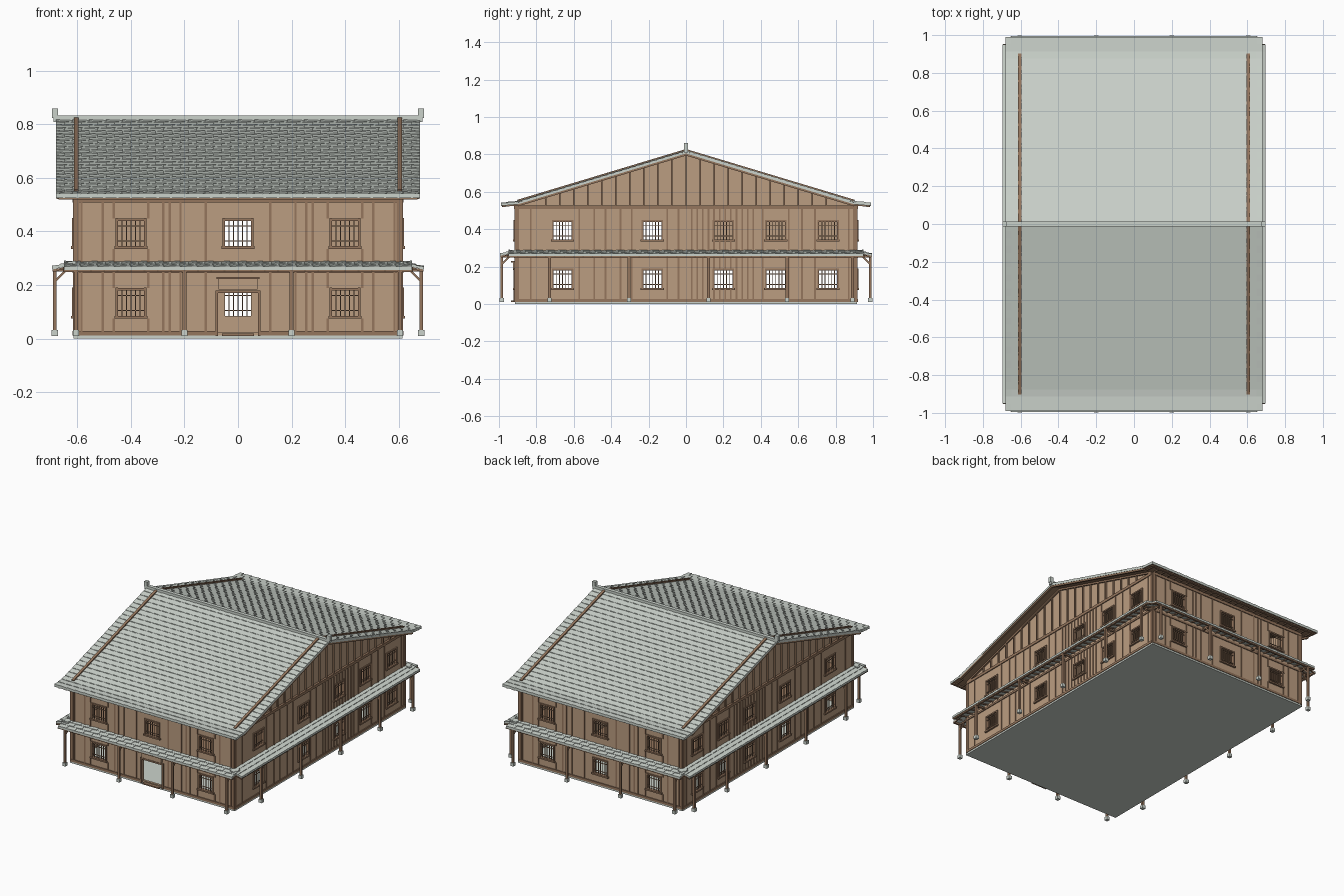
import bpy, bmesh, math
from mathutils import Matrix, Vector

cube = bpy.data.objects.get("Cube")
if cube:
    bpy.data.objects.remove(cube)


def material(name, r, g, b):
    m = bpy.data.materials.new(name)
    m.use_nodes = True
    m.diffuse_color = (r, g, b, 1)
    m.node_tree.nodes["Principled BSDF"].inputs["Base Color"].default_value = (r, g, b, 1)
    return m


PLASTER = material("tan wall", 0.50, 0.34, 0.22)
WOOD = material("brown timber", 0.30, 0.18, 0.11)
TILE = material("pale grey tile", 0.60, 0.65, 0.60)

HX, HY = 0.605, 0.905      # half size of the walls
EAVE, OVER = 0.99, 0.68    # half size of the roof
UPPER, LOWER = (0.345, 0.44), (0.085, 0.18)
HALF = 0.05                # half width of a window


def box(bm, u, d, z):
    """Box from three ranges."""
    size = [b - a for a, b in (u, d, z)]
    mid = Vector([(a + b) / 2 for a, b in (u, d, z)])
    mat = Matrix.Translation(mid) @ Matrix.Diagonal((*size, 1))
    return bmesh.ops.create_cube(bm, size=1, matrix=mat)["verts"]


def bar(bm, u, z0, z1, w, d0, d1):
    box(bm, (u - w / 2, u + w / 2), (d0, d1), (z0, z1))


def strut(bm, p, q, w):
    """Square stick between two points."""
    p, q = Vector(p), Vector(q)
    rot = (q - p).to_track_quat("Z", "Y").to_matrix().to_4x4()
    mat = Matrix.Translation((p + q) / 2) @ rot @ Matrix.Diagonal((w, w, (q - p).length, 1))
    bmesh.ops.create_cube(bm, size=1, matrix=mat)


def finish(name, bm, mats, place=None):
    bmesh.ops.recalc_face_normals(bm, faces=bm.faces)
    if place:
        bm.transform(place)
    me = bpy.data.meshes.new(name)
    bm.to_mesh(me)
    bm.free()
    for m in mats:
        me.materials.append(m)
    ob = bpy.data.objects.new(name, me)
    bpy.context.collection.objects.link(ob)
    return ob


def tiles(bm, half, width, d0, d1, rows, height):
    """Staggered, slightly tilted tiles following a height function of depth."""
    step = (d1 - d0) / rows
    for r in range(rows):
        lo, hi = d0 + r * step, d0 + (r + 1) * step
        u = -half - (r % 2) * width / 2
        while u < half - 0.001:
            a, b = max(u, -half), min(u + width, half)
            for v in box(bm, (a, b), (lo, hi), (0, 1)):
                down = 0.003 if v.co.y > (lo + hi) / 2 else 0
                side = 0.003 if v.co.x > (a + b) / 2 else 0
                lift = 0.003 + down + side if v.co.z > 0.5 else 0
                v.co.z = height(v.co.y) + lift
            u += width


def wall(name, half, holes, place):
    """Flat wall with openings, given thickness by a modifier."""
    us = sorted({-half, half, *[u for h in holes for u in h[:2]]})
    zs = sorted({0.01, 0.525, *[z for h in holes for z in h[2:]]})
    bm = bmesh.new()
    for a, b in zip(us, us[1:]):
        for c, e in zip(zs, zs[1:]):
            mu, mz = (a + b) / 2, (c + e) / 2
            if not any(h[0] < mu < h[1] and h[2] < mz < h[3] for h in holes):
                bm.faces.new([bm.verts.new(p) for p in ((a, 0, c), (b, 0, c), (b, 0, e), (a, 0, e))])
    bmesh.ops.remove_doubles(bm, verts=bm.verts, dist=0.0001)
    ob = finish(name, bm, [PLASTER], place)
    mod = ob.modifiers.new("thickness", "SOLIDIFY")
    mod.thickness, mod.offset = 0.016, 0


def window(bm, u, z0, z1):
    """Frame, wide sill and lattice bars."""
    for s in (-1, 1):
        bar(bm, u + s * (HALF + 0.003), z0 - 0.005, z1 + 0.01, 0.009, -0.016, 0.008)
    box(bm, (u - HALF, u + HALF), (-0.016, 0.008), (z1, z1 + 0.009))
    box(bm, (u - 0.062, u + 0.062), (-0.02, 0.008), (z0 - 0.01, z0))
    for k in range(1, 6):
        bar(bm, u - HALF + k * HALF / 3, z0, z1, 0.004, -0.01, -0.006)
    for f in (0.2, 0.8):
        z = z0 + f * (z1 - z0)
        box(bm, (u - HALF, u + HALF), (-0.009, -0.005), (z - 0.002, z + 0.002))


def canopy_z(d):
    return 0.285 - (d / 0.09) * 0.022


def facade(name, angle, dist, half, wins, battens, posts, door=False):
    """One whole side, built facing -y and then turned into place."""
    place = Matrix.Rotation(math.radians(angle), 4, "Z") @ Matrix.Translation((0, -dist, 0))
    holes, spots = [], []
    for u in wins:
        for z0, z1 in (UPPER, LOWER):
            if not (door and u == 0 and z0 < 0.2):
                spots.append((u, z0, z1))
                holes.append((u - HALF, u + HALF, z0, z1))
    if door:
        holes.append((-0.075, 0.075, 0.025, 0.17))
    wall(name + "_wall", half, holes, place)

    bm = bmesh.new()
    for s in spots:
        window(bm, *s)
    finish(name + "_windows", bm, [WOOD], place)

    # horizontal rails and upright battens, broken at openings
    bm = bmesh.new()
    for z0, z1 in ((0.012, 0.028), (0.245, 0.258), (0.508, 0.527)):
        if not (door and z0 < 0.02):
            box(bm, (-half, half), (-0.014, 0), (z0, z1))
    if door:
        for s in (-1, 1):
            box(bm, sorted((s * 0.085, s * half)), (-0.014, 0), (0.012, 0.028))
    for u in battens:
        for z0, z1, win in ((0.028, 0.25, LOWER), (0.285, 0.51, UPPER)):
            if any(abs(u - w) < 0.066 for w in wins):
                bar(bm, u, z0, win[0] - 0.01, 0.009, -0.012, 0)
                bar(bm, u, win[1] + 0.009, z1, 0.009, -0.012, 0)
            else:
                bar(bm, u, z0, z1, 0.009, -0.012, 0)
    for s in (-1, 1):
        bar(bm, s * (half - 0.003), 0.01, 0.525, 0.02, -0.012, 0.01)
    finish(name + "_timbers", bm, [WOOD], place)

    # canopy over the walkway
    bm = bmesh.new()
    width = half + 0.045
    tiles(bm, width, 0.062, 0, 0.09, 3, canopy_z)
    for v in box(bm, (-width, width), (0, 0.09), (0, 1)):
        v.co.z = canopy_z(v.co.y) - 0.006 * (1 - v.co.z)
    for v in bm.verts:
        v.co.y = -v.co.y
    finish(name + "_canopy", bm, [TILE], place)

    bm = bmesh.new()
    feet = bmesh.new()
    box(bm, (-width, width), (-0.085, -0.073), (0.249, 0.261))
    for u in posts:
        bar(bm, u, 0.02, 0.25, 0.014, -0.087, -0.073)
        box(bm, (u - 0.006, u + 0.006), (-0.08, 0), (0.25, 0.26))
        strut(bm, (u, -0.078, 0.215), (u, -0.04, 0.253), 0.009)
        bar(feet, u, 0.01, 0.032, 0.023, -0.092, -0.068)
    n = int(width / 0.05)
    for k in range(-n, n + 1):
        strut(bm, (k * 0.05, 0, 0.274), (k * 0.05, -0.088, 0.253), 0.007)
    finish(name + "_canopy_frame", bm, [WOOD], place)
    finish(name + "_post_feet", feet, [TILE], place)


# four sides
end_wins = [-0.4, 0, 0.4]
half_battens = [0.12, 0.215, 0.255, 0.28, 0.335, 0.465, 0.505, 0.585]
end_battens = [s * b for s in (-1, 1) for b in half_battens]
end_posts = [-0.605, -0.2, 0.2, 0.605]
side_wins = [-0.66, -0.18, 0.2, 0.48, 0.76]
side_battens = [-0.83, -0.57, -0.49, -0.43, -0.35, -0.29, -0.1, -0.04, 0.03, 0.62, 0.69, 0.87]
side_battens += [0.06 + 0.03 * k for k in range(11)] + [0.41, 0.55]
side_posts = [-0.73, -0.305, 0.12, 0.54, 0.89]
facade("front", 0, HY, HX, end_wins, end_battens, end_posts, door=True)
facade("back", 180, HY, HX, end_wins, end_battens, end_posts)
facade("left", 90, HX, HY, side_wins, side_battens, side_posts)
facade("right", -90, HX, HY, *[[-u for u in s] for s in (side_wins, side_battens, side_posts)])

# doorway
bm = bmesh.new()
for s in (-1, 1):
    bar(bm, s * 0.08, 0.01, 0.175, 0.01, -HY - 0.018, -HY + 0.01)
box(bm, (-0.085, 0.085), (-HY - 0.018, -HY + 0.01), (0.17, 0.18))
box(bm, (-0.08, 0.08), (-HY - 0.03, -HY), (0.222, 0.23))
box(bm, (-0.06, 0.06), (-HY - 0.03, -HY), (0.01, 0.018))
finish("door_frame", bm, [WOOD])
bm = bmesh.new()
box(bm, (-0.073, 0.073), (-HY - 0.02, -HY), (0.183, 0.222))
finish("door_panel", bm, [PLASTER])

# floors and inner partitions
bm = bmesh.new()
box(bm, (-HX - 0.01, HX + 0.01), (-HY - 0.01, HY + 0.01), (0, 0.012))
finish("stone_base", bm, [TILE])
bm = bmesh.new()
box(bm, (-0.595, 0.595), (-0.895, 0.895), (0.255, 0.27))
finish("upper_floor", bm, [WOOD])
bm = bmesh.new()
for s in (-1, 1):
    box(bm, sorted((s * 0.2, s * 0.59)), (0.09, 0.1), (0.012, 0.52))
box(bm, (0.15, 0.16), (0.1, 0.89), (0.27, 0.52))
finish("partitions", bm, [PLASTER])


# main roof
def roof_z(y):
    y = abs(y)
    return 0.815 - 0.272 * y / 0.9 if y < 0.9 else 0.543 - 0.008 * (y - 0.9) / 0.09


def prism(name, x0, x1, profile, mats):
    bm = bmesh.new()
    face = bm.faces.new([bm.verts.new((x0, y, z)) for y, z in profile])
    ext = bmesh.ops.extrude_face_region(bm, geom=[face])["geom"]
    bmesh.ops.translate(bm, vec=(x1 - x0, 0, 0), verts=[e for e in ext if isinstance(e, bmesh.types.BMVert)])
    return finish(name, bm, mats)


ys = [-EAVE, -0.9, 0, 0.9, EAVE]
profile = [(y, roof_z(y)) for y in ys] + [(y, roof_z(y) - 0.01) for y in reversed(ys)]
slab = prism("roof_slab", -OVER, OVER, profile, [TILE, WOOD])
for p in slab.data.polygons:
    p.material_index = int(p.normal.z < -0.1)
for name, turn in (("back_roof_tiles", 0), ("front_roof_tiles", 180)):
    bm = bmesh.new()
    tiles(bm, OVER, 0.0618, 0, EAVE, 26, roof_z)
    finish(name, bm, [TILE], Matrix.Rotation(math.radians(turn), 4, "Z"))

# gables, roof strips, rafters and eave beams
gable = [(-HY, 0.52), (HY, 0.52), (HY, 0.535), (0, 0.808), (-HY, 0.535)]
battens, rafters, strips = bmesh.new(), bmesh.new(), bmesh.new()
for s, name in ((1, "left_gable"), (-1, "right_gable")):
    prism(name, s * (HX - 0.012), s * HX, gable, [PLASTER])
    for k in range(-10, 11):
        y = k * 0.075
        box(battens, sorted((s * HX, s * 0.615)), (y - 0.004, y + 0.004), (0.527, roof_z(y) - 0.012))
    for t in (-1, 1):
        for x in (0.61, 0.672):
            strut(rafters, (s * x, 0, 0.8), (s * x, t * 0.9, 0.528), 0.012)
        strut(strips, (s * 0.605, 0, 0.82), (s * 0.605, t * 0.9, 0.549), 0.017)
for t in (-1, 1):
    box(rafters, (-0.67, 0.67), sorted((t * 0.965, t * 0.98)), (0.519, 0.528))
    for k in range(-13, 14):
        strut(rafters, (k * 0.05, t * 0.9, 0.53), (k * 0.05, t * 0.985, 0.524), 0.008)
finish("gable_battens", battens, [WOOD])
finish("rafters", rafters, [WOOD])
finish("roof_strips", strips, [WOOD])

# ridge cap with raised ends
bm = bmesh.new()
box(bm, (-0.69, 0.69), (-0.012, 0.012), (0.81, 0.834))
for s in (-1, 1):
    box(bm, sorted((s * 0.672, s * 0.695)), (-0.012, 0.012), (0.825, 0.86))
finish("ridge_cap", bm, [TILE])
